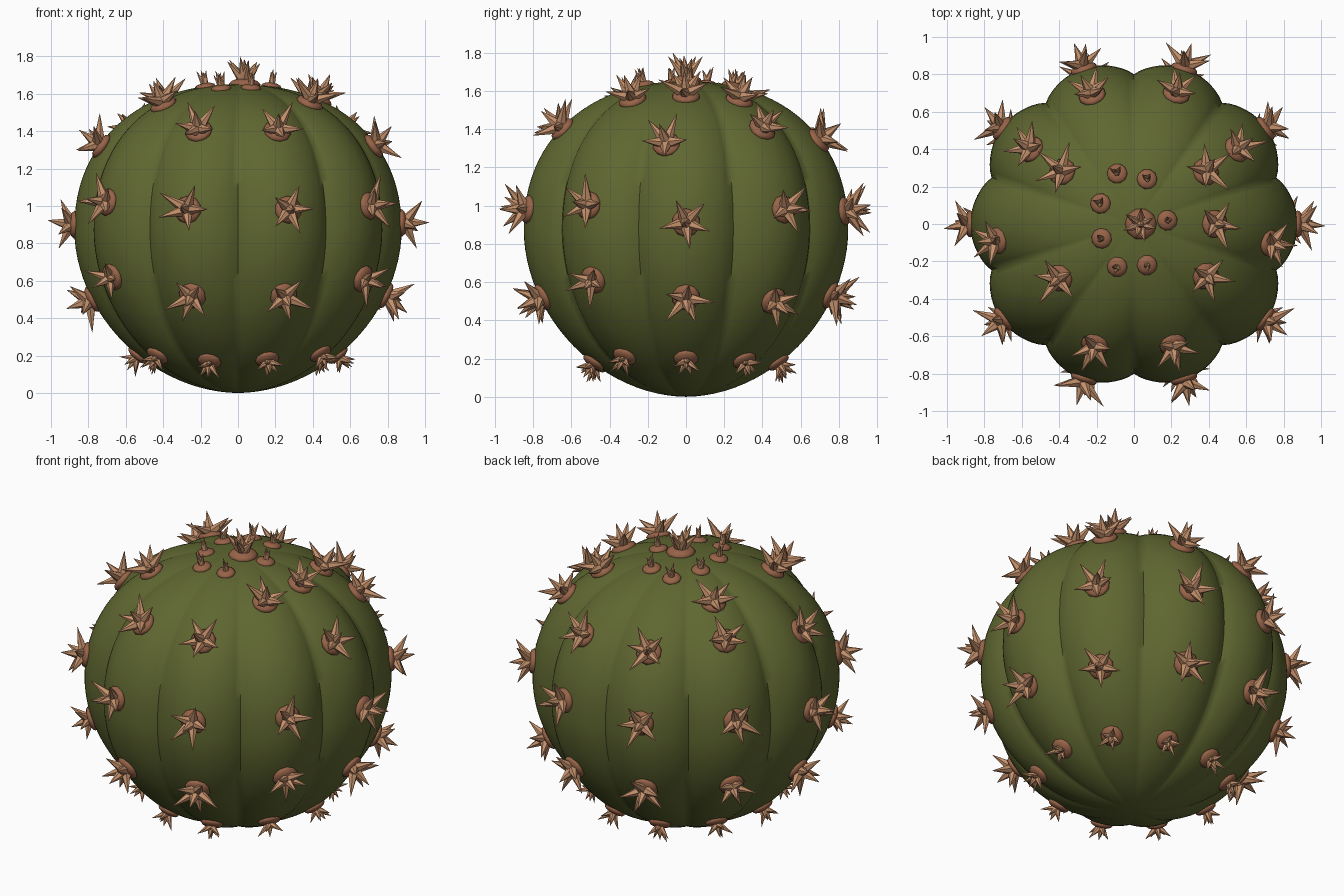
import bpy, bmesh, math, random
from mathutils import Vector, Matrix

random.seed(4)
if "Cube" in bpy.data.objects:
    bpy.data.objects.remove(bpy.data.objects["Cube"], do_unlink=True)

RADIUS, MID, RIBS = 0.875, 0.87, 10


def material(name, rgb):
    m = bpy.data.materials.new(name)
    m.use_nodes = True
    m.diffuse_color = (*rgb, 1)
    node = m.node_tree.nodes["Principled BSDF"]
    node.inputs["Base Color"].default_value = (*rgb, 1)
    node.inputs["Roughness"].default_value = 0.8
    return m


def finish(bm, name, mat, angle):
    mesh = bpy.data.meshes.new(name)
    bm.to_mesh(mesh)
    bm.free()
    mesh.materials.append(mat)
    ob = bpy.data.objects.new(name, mesh)
    bpy.context.collection.objects.link(ob)
    bpy.ops.object.select_all(action="DESELECT")
    ob.select_set(True)
    bpy.context.view_layer.objects.active = ob
    bpy.ops.object.shade_smooth_by_angle(angle=math.radians(angle))
    return ob


# Body shape: a squashed superellipse, rounder above than below
def shape(upper):
    return (2.2, 0.78) if upper else (1.9, MID)


def profile(t):
    n, h = shape(t > 0)
    r = RADIUS * max(math.cos(t), 0) ** (2 / n)
    return r, MID + math.copysign(h * abs(math.sin(t)) ** (2 / n), t)


def surface(t, a):
    r, z = profile(t)
    r *= 1 - 0.085 * (1 - abs(math.cos(a * RIBS / 2)) ** 0.8)
    return Vector((r * math.cos(a), r * math.sin(a), z))


def frame(t, a):
    """Matrix on the rib whose z axis points out of the skin."""
    (r0, z0), (r1, z1) = profile(t - 0.02), profile(t + 0.02)
    out = Vector(((z1 - z0) * math.cos(a), (z1 - z0) * math.sin(a), r0 - r1))
    return Matrix.Translation(surface(t, a)) @ out.to_track_quat("Z", "Y").to_matrix().to_4x4()


def t_from_height(z):
    n, h = shape(z > MID)
    return math.copysign(math.asin((abs(z - MID) / h) ** (n / 2)), z - MID)


green = material("cactus green", (0.115, 0.135, 0.030))
tan = material("spine tan", (0.56, 0.285, 0.15))
brown = material("areole brown", (0.31, 0.125, 0.065))

# Ribbed body
bm = bmesh.new()
AROUND, ROWS = 160, 48
rings = []
for i in range(1, ROWS):
    t = -math.pi / 2 + math.pi * i / ROWS
    rings.append([bm.verts.new(surface(t, 2 * math.pi * j / AROUND)) for j in range(AROUND)])
bottom = bm.verts.new((0, 0, 0))
top = bm.verts.new((0, 0, profile(math.pi / 2)[1]))
for j in range(AROUND):
    k = (j + 1) % AROUND
    for lo, hi in zip(rings, rings[1:]):
        bm.faces.new((lo[j], lo[k], hi[k], hi[j]))
    bm.faces.new((bottom, rings[0][k], rings[0][j]))
    bm.faces.new((top, rings[-1][j], rings[-1][k]))
finish(bm, "cactus_body", green, 60)

# Spine clusters: a low mound with a star of thin cones
spines, mounds = bmesh.new(), bmesh.new()


def spike(base, tilt, turn, length, width):
    m = (base @ Matrix.Rotation(turn, 4, "Z") @ Matrix.Rotation(tilt, 4, "Y")
         @ Matrix.Translation((0, 0, length / 2)))
    bmesh.ops.create_cone(spines, cap_ends=True, segments=6, radius1=width,
                          radius2=0.001, depth=length, matrix=m)


def cluster(t, a, size, arms=5, tilt=60, mound=0.075):
    base = frame(t, a)
    bmesh.ops.create_icosphere(mounds, subdivisions=2, radius=1,
                               matrix=base @ Matrix.Diagonal((mound, mound, mound * 0.4, 1)))
    start = random.uniform(0, math.tau)
    root = base @ Matrix.Translation((0, 0, 0.015))
    for i in range(arms):
        turn = start + math.tau * i / arms + random.uniform(-0.2, 0.2)
        lean = math.radians(tilt + random.uniform(-9, 9))
        spike(root, lean, turn, size * random.uniform(0.85, 1.12), size * 0.24)
    spike(root, random.uniform(0, 0.3), start, size * 0.85, size * 0.25)


# Heights of the clusters up each rib, by rib angle in degrees
ribs = {
    0: (0.2, 0.52, 0.91, 1.57),
    36: (0.19, 0.5, 0.98, 1.4, 1.55),
    72: (0.18, 0.53, 0.97, 1.34),
    108: (0.18, 0.53, 0.97, 1.35),
    144: (0.2, 0.55, 0.98, 1.4, 1.55),
    180: (0.2, 0.5, 0.9),
    216: (0.2, 0.62, 1.02, 1.54),
    252: (0.17, 0.52, 0.98, 1.4),
    288: (0.18, 0.52, 0.98, 1.4),
    324: (0.21, 0.61, 1.0, 1.55),
    -8: (1.32,),
    187: (1.32,),
}
for degrees, heights in ribs.items():
    for z in heights:
        a = math.radians(degrees)
        if z < 0.3:
            cluster(t_from_height(z), a, 0.095, tilt=48, mound=0.065)
        else:
            cluster(t_from_height(z), a, 0.135 if 0.54 < z < 0.7 else 0.155)

# Small young clusters around the crown, and the crown star
for x, y in ((0.18, 0.02), (0.07, -0.22), (-0.09, -0.23), (-0.18, -0.08),
             (-0.18, 0.11), (-0.09, 0.27), (0.07, 0.24)):
    t = math.acos((math.hypot(x, y) / RADIUS) ** (shape(True)[0] / 2))
    cluster(t, math.atan2(y, x), 0.075, arms=3, tilt=20, mound=0.055)
cluster(math.pi / 2 - 0.03, 0, 0.14, arms=7, tilt=36, mound=0.085)

finish(spines, "spines", tan, 40)
finish(mounds, "areole_mounds", brown, 60)
